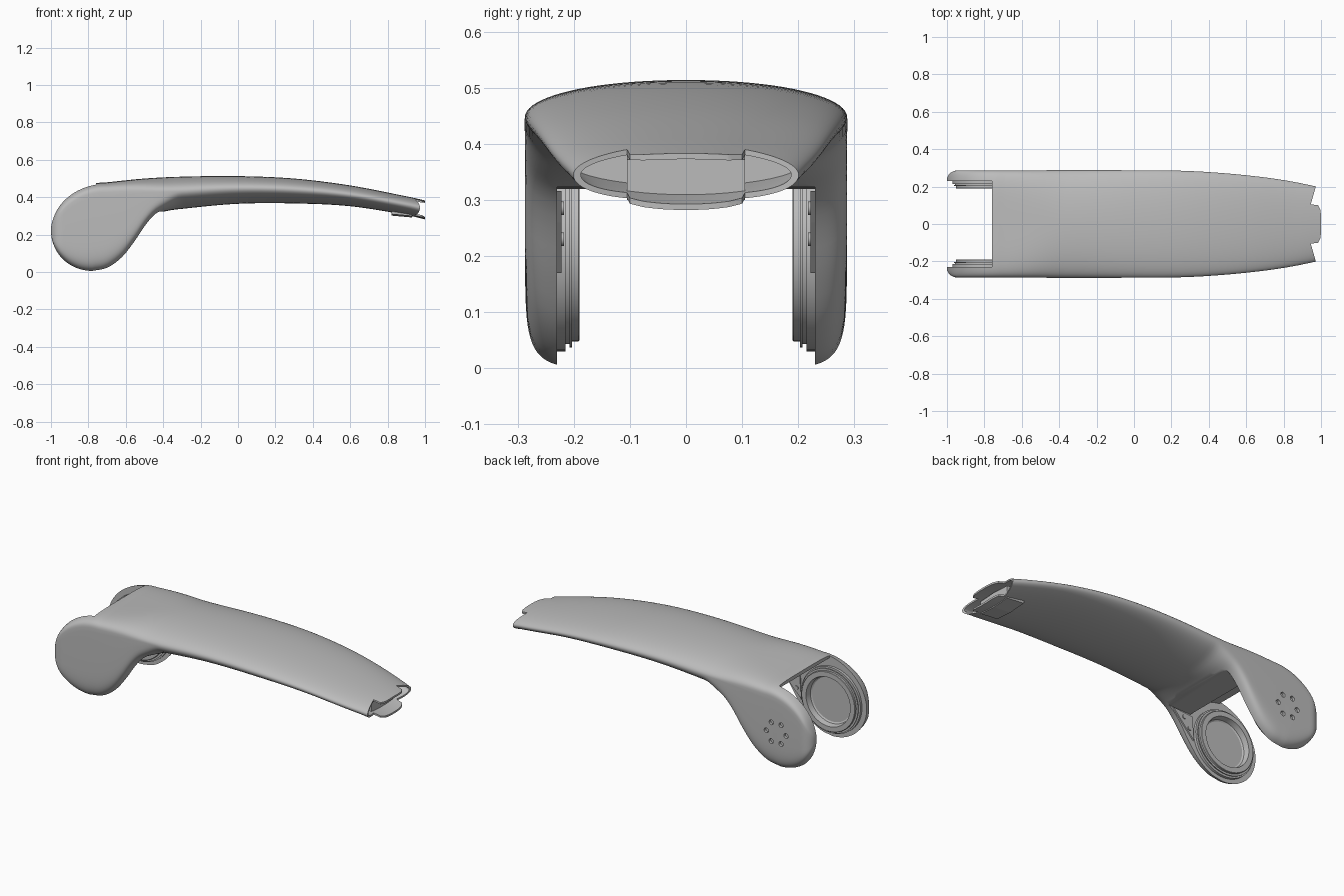
import bpy, bmesh, math
from mathutils import Matrix, Vector

cube = bpy.data.objects.get("Cube")
if cube:
    bpy.data.objects.remove(cube, do_unlink=True)

grey = bpy.data.materials.new("satin_grey")
grey.use_nodes = True
grey.diffuse_color = (0.5, 0.5, 0.5, 1)
grey.node_tree.nodes["Principled BSDF"].inputs["Base Color"].default_value = (0.5, 0.5, 0.5, 1)

HUB = Vector((-0.78, 0, 0.22))
INNER = 0.23          # inside face of the fork cheeks

# Side profile and plan of the shell
TOP = [(-0.7, 0.48), (-0.5, 0.5), (-0.3, 0.51), (0, 0.513), (0.3, 0.5),
       (0.6, 0.463), (0.9, 0.405), (1, 0.383)]
BOTTOM = [(-0.78, 0), (-0.7, 0.017), (-0.62, 0.075), (-0.55, 0.165), (-0.5, 0.24),
          (-0.45, 0.297), (-0.4, 0.322), (-0.3, 0.338), (0, 0.365), (0.3, 0.367),
          (0.6, 0.352), (0.9, 0.305), (1, 0.282)]
WIDTH = [(-0.94, 0.287), (0.1, 0.287), (0.3, 0.283), (0.5, 0.27), (0.7, 0.249),
         (0.85, 0.226), (1, 0.195)]


def curve(pts, x):
    """Smooth interpolation through the points."""
    x = min(max(x, pts[0][0]), pts[-1][0])
    i = 0
    while i < len(pts) - 2 and x > pts[i + 1][0]:
        i += 1

    def slope(k):
        a, b = pts[max(k - 1, 0)], pts[min(k + 1, len(pts) - 1)]
        return (b[1] - a[1]) / (b[0] - a[0])
    (x0, y0), (x1, y1) = pts[i], pts[i + 1]
    h = x1 - x0
    t = (x - x0) / h
    return ((2*t**3 - 3*t*t + 1) * y0 + (t**3 - 2*t*t + t) * h * slope(i)
            + (3*t*t - 2*t**3) * y1 + (t**3 - t*t) * h * slope(i + 1))


def quarter(u):
    return math.sqrt(max(0, 1 - u * u))


def blend(x, x0, x1, a, b):
    t = min(max((x - x0) / (x1 - x0), 0), 1)
    t = t * t * (3 - 2 * t)
    return a + (b - a) * t


def section(x, inset=0, count=80):
    """Closed cross-section of the shell at x."""
    top = 0.225 + 0.255 * quarter((x + 0.7) / 0.3) if x < -0.7 else curve(TOP, x)
    bottom = 0.22 - 0.22 * quarter((x + 0.78) / 0.22) if x < -0.78 else curve(BOTTOM, x)
    w = 0.237 + 0.05 * quarter((x + 0.94) / 0.06) if x < -0.94 else curve(WIDTH, x)
    mid = top - min(0.077, 0.45 * (top - bottom))
    n_top = blend(x, -0.8, -0.35, 4.5, 2.1)
    n_bottom = blend(x, -0.58, -0.3, 9, 2)
    ring = []
    for k in range(count):
        c, s = math.cos(math.tau * k / count), math.sin(math.tau * k / count)
        n, h = (n_top, top - mid) if s >= 0 else (n_bottom, mid - bottom)
        y = math.copysign(abs(c) ** (2 / n), c) * (w - inset)
        z = math.copysign(abs(s) ** (2 / n), s) * (h - inset * 0.75)
        ring.append((x, y, mid + z))
    return ring


def make(name, bm):
    bmesh.ops.recalc_face_normals(bm, faces=bm.faces)
    mesh = bpy.data.meshes.new(name)
    bm.to_mesh(mesh)
    bm.free()
    mesh.materials.append(grey)
    ob = bpy.data.objects.new(name, mesh)
    bpy.context.collection.objects.link(ob)
    return ob


def smooth(ob, degrees=30):
    ob.data.shade_smooth()
    ob.data.set_sharp_from_angle(angle=math.radians(degrees))


def bridge(name, rings, closed_ends=True):
    """Skin a list of closed rings."""
    bm = bmesh.new()
    rows = [[bm.verts.new(p) for p in r] for r in rings]
    for a, b in zip(rows, rows[1:]):
        for k in range(len(a)):
            j = (k + 1) % len(a)
            bm.faces.new((a[k], a[j], b[j], b[k]))
    if closed_ends:
        bm.faces.new(rows[0])
        bm.faces.new(rows[-1])
    return make(name, bm)


def prism(name, ring_a, ring_b):
    return bridge(name, [ring_a, ring_b])


def disc(name, x, z, r, y0, y1, sides=24):
    rings = [[(x + r * math.cos(math.tau * k / sides), y, z + r * math.sin(math.tau * k / sides))
              for k in range(sides)] for y in (y0, y1)]
    return bridge(name, rings)


def cut(ob, cutters):
    for c in cutters:
        mod = ob.modifiers.new("cut", 'BOOLEAN')
        mod.operation = 'DIFFERENCE'
        mod.solver = 'EXACT'
        mod.object = c
    bpy.context.view_layer.update()
    done = bpy.data.meshes.new_from_object(ob.evaluated_get(bpy.context.evaluated_depsgraph_get()))
    ob.modifiers.clear()
    ob.data = done
    for c in cutters:
        bpy.data.objects.remove(c, do_unlink=True)


# Arm shell: dense stations around the rounded fork end
stations = [-0.78 - 0.2199 * math.cos(math.pi / 2 * k / 18) for k in range(18)]
stations += [-0.78 + 0.02 * k for k in range(25)]
stations += [-0.28 + 0.04 * k for k in range(33)]
shell = bridge("arm_shell", [section(x) for x in stations])

# Fork slot with a round web clearing the hub
slot = [(-1.1, -0.1), (-1.1, 0.7), (-0.76, 0.7)]
for k in range(13):
    a = math.radians(85 - 60 * k / 12)
    slot.append((HUB.x + 0.235 * math.cos(a), HUB.z + 0.235 * math.sin(a)))
slot += [(-0.45, 0.322), (-0.36, 0.325), (-0.36, -0.1)]
cutters = [prism("slot_cutter", [(x, -INNER, z) for x, z in slot], [(x, INNER, z) for x, z in slot])]

# Open socket at the slim end
cutters.append(bridge("socket_cutter", [section(0.85 + 0.03 * k, 0.014) for k in range(6)]
                      + [[(1.1, y, z) for x, y, z in section(1, 0.014)]]))

# Corner cuts that leave a central tongue
corner = [(0.945, 0.105), (0.975, 0.21), (1.1, 0.4), (1.1, 0.04), (1, 0.04), (0.997, 0.075), (0.985, 0.1)]
for s in (-1, 1):
    cutters.append(prism("corner_cutter", [(x, s * y, 0.1) for x, y in corner],
                         [(x, s * y, 0.6) for x, y in corner]))

# Six bolt holes on the left cheek
for k in range(6):
    a = math.tau * k / 6
    cutters.append(disc("bolt_cutter", HUB.x + 0.063 * math.cos(a), HUB.z + 0.063 * math.sin(a),
                        0.014, 0.272, 0.31, 20))
cut(shell, cutters)
smooth(shell)

# Connector block in the socket
block = [(-0.105, 0.3), (0, 0.292), (0.105, 0.3), (0.105, 0.372), (0, 0.378), (-0.105, 0.372)]
prism("socket_block", [(0.82, y, z + 0.01) for y, z in block], [(0.93, y, z) for y, z in block])

# Stepped bearing rings, neck plates and screws inside both cheeks
profile = [(0.001, 0.227), (0.128, 0.227), (0.136, 0.222), (0.142, 0.19), (0.17, 0.19), (0.172, 0.192),
           (0.172, 0.203), (0.183, 0.203), (0.183, 0.208), (0.177, 0.208), (0.177, 0.215),
           (0.19, 0.215), (0.19, 0.235)]
plate = [(-0.585, 0.17), (-0.575, 0.305), (-0.45, 0.316), (-0.5, 0.26)]
for side, s in (("right", -1), ("left", 1)):
    rings = [[(HUB.x + r * math.cos(math.tau * k / 72), s * y, HUB.z + r * math.sin(math.tau * k / 72))
              for k in range(72)] for r, y in profile]
    smooth(bridge(side + "_bearing_ring", rings))
    prism(side + "_neck_plate", [(x, s * 0.222, z) for x, z in plate],
          [(x, s * 0.235, z) for x, z in plate])
    for x, z in ((-0.555, 0.23), (-0.52, 0.285)):
        smooth(disc(side + "_neck_screw", x, z, 0.012, s * 0.217, s * 0.225))
